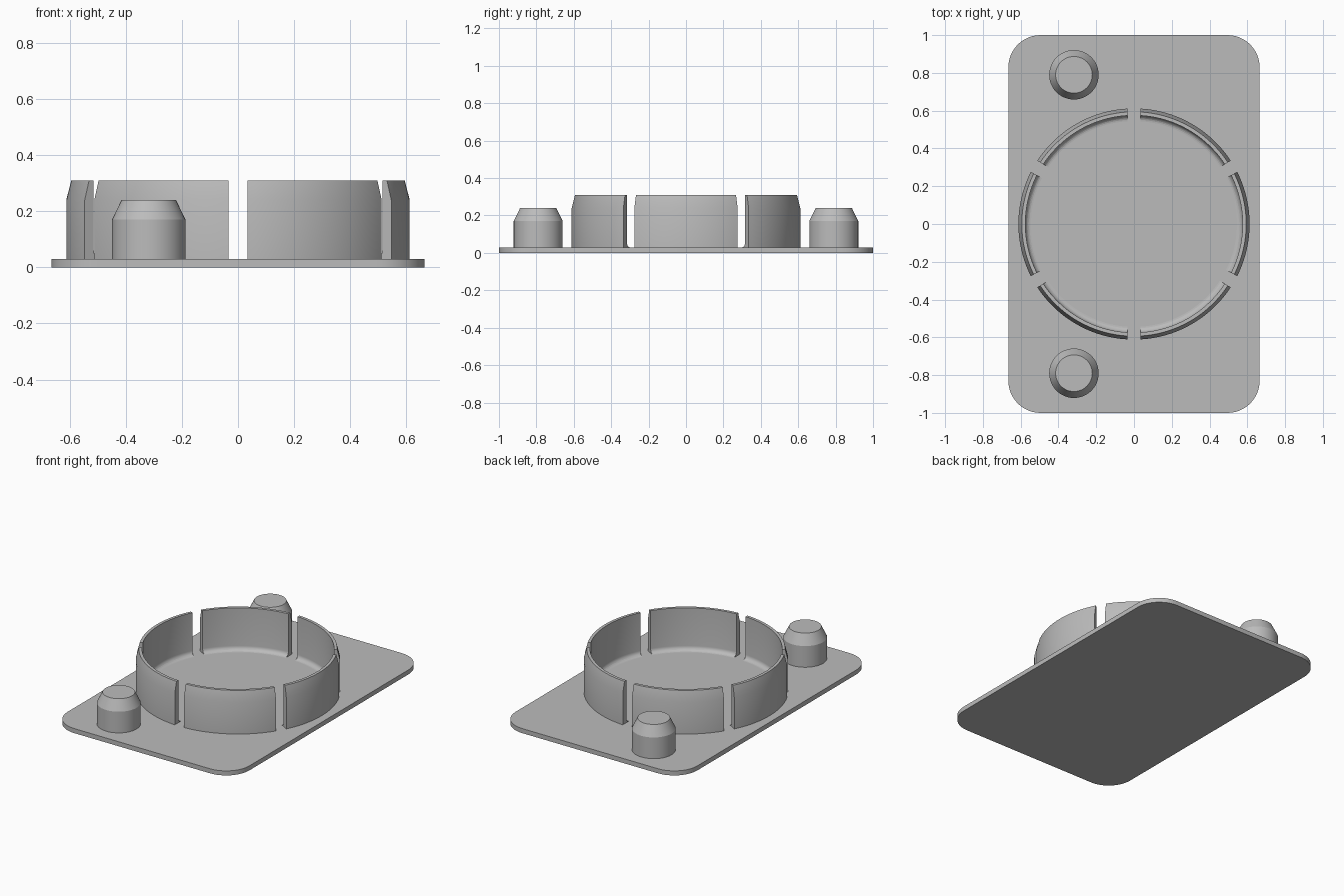
import bpy, bmesh
from math import radians, sin, cos, asin, pi

cube = bpy.data.objects.get("Cube")
if cube:
    bpy.data.objects.remove(cube, do_unlink=True)

GREY = (0.5, 0.5, 0.5, 1)
mat = bpy.data.materials.new("plain grey")
mat.use_nodes = True
mat.diffuse_color = GREY
mat.node_tree.nodes["Principled BSDF"].inputs["Base Color"].default_value = GREY

BASE = 0.03


def finish(name, bm):
    bmesh.ops.recalc_face_normals(bm, faces=bm.faces)
    mesh = bpy.data.meshes.new(name)
    bm.to_mesh(mesh)
    bm.free()
    mesh.materials.append(mat)
    obj = bpy.data.objects.new(name, mesh)
    bpy.context.collection.objects.link(obj)
    bpy.ops.object.select_all(action='DESELECT')
    obj.select_set(True)
    bpy.context.view_layer.objects.active = obj
    bpy.ops.object.shade_smooth_by_angle(angle=radians(15))
    return obj


def loft(bm, sections, closed):
    """Skin a list of point loops, capping both ends."""
    rows = [[bm.verts.new(p) for p in s] for s in sections]
    n = len(rows[0])
    for a, b in zip(rows, rows[1:]):
        for i in range(n):
            j = (i + 1) % n
            bm.faces.new((a[i], a[j], b[j], b[i]))
    if closed:
        bm.faces.new(rows[0])
        bm.faces.new(rows[-1])


# Flat plate with rounded corners
def plate_outline(z, hx=0.665, hy=1.0, r=0.17, steps=12):
    pts = []
    for k, (sx, sy) in enumerate([(1, 1), (-1, 1), (-1, -1), (1, -1)]):
        for i in range(steps + 1):
            a = (k + i / steps) * pi / 2
            pts.append((sx * (hx - r) + r * cos(a), sy * (hy - r) + r * sin(a), z))
    return pts


bm = bmesh.new()
loft(bm, [plate_outline(0), plate_outline(BASE)], True)
finish("base_plate", bm)

# Ring wall section: bevelled outer lip and a fillet at the inner foot
INNER, FILLET, HALF_SLOT = 0.575, 0.03, 0.034
profile = [(0.612, BASE), (0.612, 0.24), (0.594, 0.31), (INNER, 0.31)]
for i in range(7):
    a = i / 6 * pi / 2
    profile.append((INNER - FILLET * (1 - cos(a)), BASE + FILLET * (1 - sin(a))))

# Six wall segments separated by parallel-sided slots
for k in range(6):
    middle = radians(60 * k)
    sections = []
    for s in range(25):
        t = s / 12 - 1
        ring = []
        for r, z in profile:
            a = middle + t * (pi / 6 - asin(HALF_SLOT / r))
            ring.append((r * cos(a), r * sin(a), z))
        sections.append(ring)
    bm = bmesh.new()
    loft(bm, sections, True)
    finish(f"ring_segment_{k + 1}", bm)

# Two locating pegs with tapered tops
for name, y in (("front_peg", -0.79), ("back_peg", 0.79)):
    bm = bmesh.new()
    loft(bm, [[(-0.318 + r * cos(2 * pi * i / 48), y + r * sin(2 * pi * i / 48), z)
               for i in range(48)]
              for r, z in ((0.131, BASE), (0.131, 0.17), (0.097, 0.24))], True)
    finish(name, bm)
